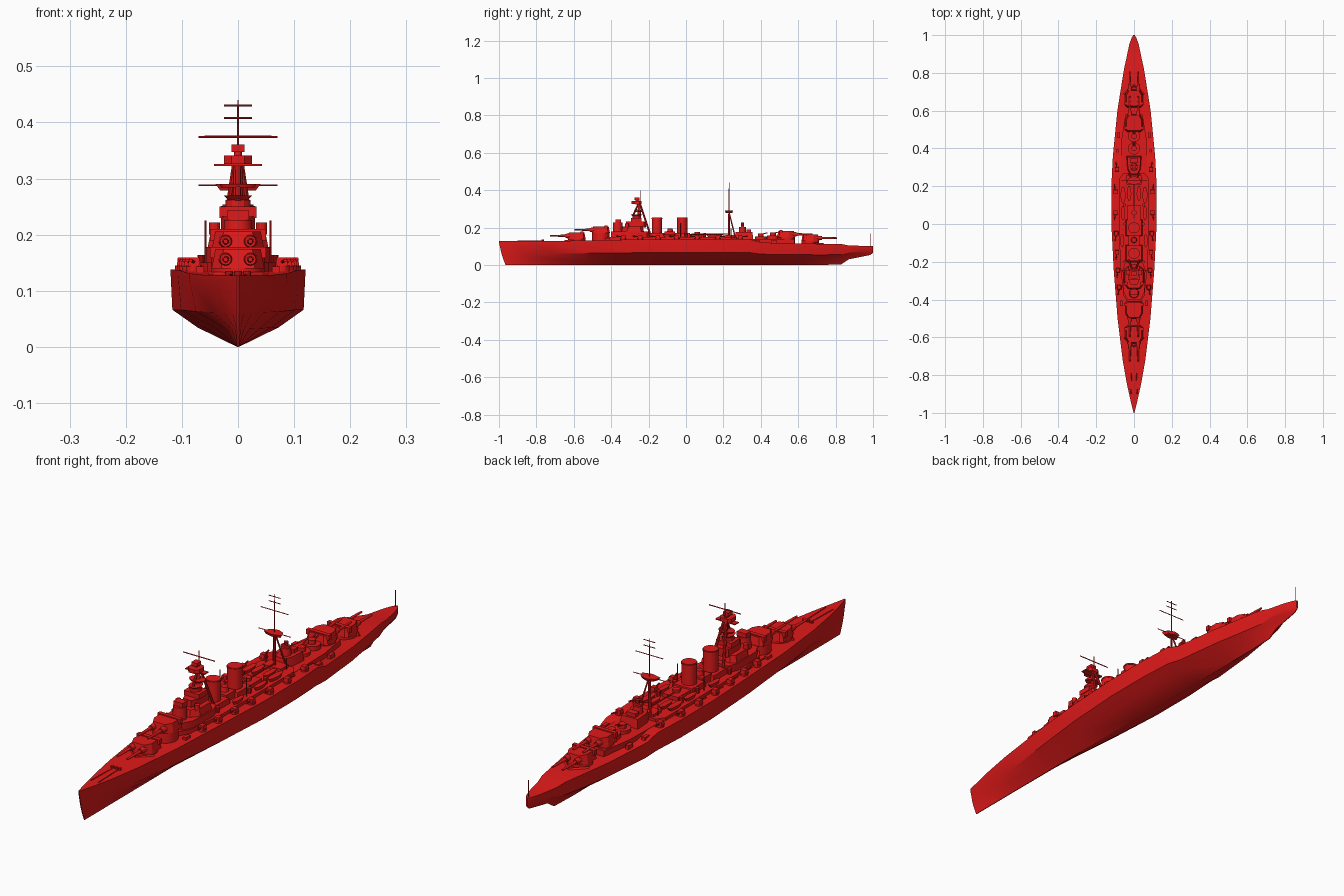
import bpy, bmesh, math
from mathutils import Vector

red = bpy.data.materials.new("red_paint")
red.diffuse_color = (0.75, 0.01, 0.01, 1)


def make(name, bm):
    bmesh.ops.recalc_face_normals(bm, faces=bm.faces)
    me = bpy.data.meshes.new(name)
    bm.to_mesh(me)
    bm.free()
    me.materials.append(red)
    ob = bpy.data.objects.new(name, me)
    bpy.context.collection.objects.link(ob)
    return ob


def loft(name, rings):
    bm = bmesh.new()
    vs = [[bm.verts.new(p) for p in r] for r in rings]
    n = len(rings[0])
    for a, b in zip(vs, vs[1:]):
        for i in range(n):
            j = (i + 1) % n
            bm.faces.new((a[i], a[j], b[j], b[i]))
    bm.faces.new(vs[0])
    bm.faces.new(vs[-1])
    return make(name, bm)


def prism(name, pts, y, z0, z1, top=1.0, x=0, d=1):
    """Plan outline extruded upward; top scales the upper outline, d flips fore and aft."""
    return loft(name, [[(x + px * s, y + d * py * s, z) for px, py in pts]
                       for z, s in ((z0, 1), (z1, top))])


def box(name, x, y, z0, z1, hx, hy, top=1.0):
    return prism(name, [(-hx, -hy), (hx, -hy), (hx, hy), (-hx, hy)], y, z0, z1, top, x)


def cyl(name, x, y, z0, z1, rx, ry=None, top=1.0, n=24):
    ry = ry or rx
    pts = [(rx * math.cos(2 * math.pi * i / n), ry * math.sin(2 * math.pi * i / n)) for i in range(n)]
    return prism(name, pts, y, z0, z1, top, x)


def rod(name, p, q, r, r2=None, n=8):
    p, q = Vector(p), Vector(q)
    rot = (q - p).to_track_quat('Z', 'Y')
    return loft(name, [[c + rot @ Vector((s * math.cos(2 * math.pi * i / n), s * math.sin(2 * math.pi * i / n), 0))
                        for i in range(n)] for c, s in ((p, r), (q, r2 or r))])


def mirror_x(pts):
    return pts + [(-x, y) for x, y in reversed(pts)]


# Hull: y, half width, deck z, keel z, width ratio low, width ratio at waterline
stations = [(-1, .002, .128, 0, 1, 1), (-.94, .017, .127, 0, .3, .6), (-.85, .037, .127, 0, .3, .65),
            (-.72, .060, .128, 0, .35, .75), (-.5, .087, .131, 0, .45, .86), (-.25, .107, .137, 0, .55, .95),
            (0, .120, .138, 0, .6, .975), (.2, .120, .138, 0, .6, .975), (.34, .113, .138, 0, .58, .97),
            (.40, .108, .120, 0, .56, .95), (.6, .088, .115, 0, .5, .92), (.72, .069, .113, 0, .4, .88),
            (.83, .051, .112, .003, .3, .8), (.87, .042, .104, .03, .4, .8), (.95, .025, .102, .046, .5, .85),
            (.985, .013, .101, .053, .6, .9), (1, .004, .101, .065, .8, .95)]
rings = []
for y, w, zd, zk, k1, k2 in stations:
    rake = .035 * max(0, (-.8 - y) / .2)
    half = [(w, 1), (w, .93), (w * k2, .48), (w * k1, .25), (.0015, 0)]
    pts = half + [(-x, t) for x, t in reversed(half)]
    rings.append([(x, y + rake * (1 - t) ** 1.5, zk + (zd - zk) * t) for x, t in pts])
loft("hull", rings)

# Raised decks
prism("shelter_deck", mirror_x([(.03, -.42), (.055, -.38), (.075, -.2), (.078, .24), (.055, .27)]), 0, .13, .150)
prism("aft_deck", mirror_x([(.07, .25), (.066, .45), (.045, .58)]), 0, .11, .139)

# Main turrets: centre y, deck z, turret base z, direction
house = mirror_x([(.030, -.048), (.047, -.018), (.047, .038), (.036, .048)])
for nm, y, zb, z0, d in (("a", -.585, .125, .140, 1), ("b", -.455, .128, .172, 1),
                         ("x", .535, .112, .148, -1), ("y", .665, .108, .128, -1)):
    cyl(f"barbette_{nm}", 0, y, zb, z0, .047)
    prism(f"turret_{nm}", house, y, z0, z0 + .034, .86, d=d)
    box(f"turret_rangefinder_{nm}", 0, y + d * .028, z0 + .018, z0 + .038, .05, .008)
    for s in (-1, 1):
        zg = z0 + .016
        rod(f"gun_mantlet_{nm}", (s * .022, y - d * .03, zg), (s * .022, y - d * .062, zg), .013, .010, 12)
        rod(f"gun_barrel_{nm}", (s * .022, y - d * .05, zg), (s * .022, y - d * .142, zg), .0065, .004, 12)

# Breakwaters and anchor gear
for y, d in ((-.65, 1), (.735, -1)):
    for s in (-1, 1):
        rod("breakwater", (0, y, .126 if d > 0 else .112), (s * .052, y + d * .05, .128 if d > 0 else .113), .006, n=4)
for s in (-1, 0, 1):
    cyl("capstan", s * .016, -.765, .12, .135, .007, n=10)
for s in (-1, 1):
    rod("anchor_chain", (s * .012, -.77, .128), (s * .016, -.9, .128), .002, n=6)

# Conning tower and bridge
prism("bridge_base", mirror_x([(.035, -.40), (.056, -.36), (.06, -.24), (.045, -.20)]), 0, .145, .178)
prism("bridge_lower", mirror_x([(.030, -.06), (.054, -.03), (.054, .045), (.035, .06)]), -.285, .178, .205, .9)
cyl("conning_tower", 0, -.365, .17, .226, .027, top=.92)
box("conning_rangefinder", 0, -.362, .226, .243, .020, .015)
prism("bridge_upper", mirror_x([(.018, -.05), (.030, -.02), (.030, .045), (.02, .055)]), -.27, .2, .232)
box("bridge_wings", 0, -.265, .230, .250, .033, .028)
cyl("bridge_top", 0, -.265, .25, .262, .022, n=12)
cyl("compass_platform", 0, -.265, .262, .270, .018, .022, 1.4, 12)

# Foremast tripod, spotting top and yards
rod("foremast", (0, -.25, .2), (0, -.25, .345), .010, .007, 12)
for s in (-1, 1):
    rod("foremast_leg", (s * .032, -.185, .145), (s * .006, -.245, .325), .006, .005)
rod("foremast_front", (0, -.285, .26), (0, -.255, .325), .005)
cyl("mast_platform", 0, -.255, .284, .290, .03, .022, 1.1, 12)
box("spotting_platform", 0, -.258, .322, .326, .043, .012)
prism("spotting_top", mirror_x([(.012, -.032), (.025, -.018), (.025, .012), (.015, .022)]), -.26, .326, .341)
cyl("director", 0, -.262, .341, .349, .007, n=12)
box("director_rangefinder", 0, -.262, .347, .361, .012, .014)
rod("fore_topmast", (0, -.245, .34), (0, -.245, .398), .0018)
rod("fore_yard", (-.07, -.245, .374), (.07, -.245, .374), .002)

# Funnels with caps and casing
for nm, y in (("fore", -.155), ("aft", -.02)):
    box(f"funnel_casing_{nm}", 0, y, .145, .170, .045, .045, .9)
    cyl(f"funnel_{nm}", 0, y, .16, .254, .028, .027, n=32)
    cyl(f"funnel_cap_{nm}", 0, y, .247, .251, .030, .029, n=32)
box("funnel_deckhouse", 0, -.088, .145, .178, .03, .028)
cyl("searchlight_tower", 0, -.085, .178, .196, .016, top=.8, n=12)
box("amidships_house", 0, .06, .148, .165, .035, .04)
cyl("amidships_vent", 0, .06, .165, .176, .014, n=12)

# Boats on the shelter deck
boat = mirror_x([(.001, -.5), (.12, -.3), (.15, 0), (.12, .35), (.06, .5)])
for s in (-1, 1):
    for x, y, L in ((.058, .055, .075), (.058, .15, .09), (.026, .16, .08), (.062, -.09, .07)):
        prism("boat", [(px * L, py * L) for px, py in boat], y, .164, .150, .7, s * x)
    rod("boat_pole", (s * .058, -.03, .145), (s * .058, -.03, .225), .002)
    rod("boat_pole_aft", (s * .045, .24, .14), (s * .045, .24, .195), .002)
rod("boat_boom", (0, .225, .166), (0, .03, .166), .003)

# Mainmast tripod with platform and yards
box("mainmast_house", 0, .235, .14, .160, .04, .025)
rod("mainmast", (0, .23, .14), (0, .23, .29), .005, .004)
rod("main_topmast", (0, .23, .28), (0, .23, .44), .002, .0013)
for s in (-1, 1):
    rod("mainmast_leg", (s * .03, .265, .14), (s * .004, .232, .275), .004, .003)
prism("mainmast_top", mirror_x([(.006, -.022), (.040, -.012), (.030, .012), (.006, .022)]), .23, .290, .279, .8)
for z, hw in ((.288, .07), (.375, .06), (.408, .025), (.430, .025)):
    rod("main_yard", (-hw, .23, z), (hw, .23, z), .0016)

# Aft control position and gun platforms
prism("aft_control_base", mirror_x([(.02, -.05), (.035, -.02), (.04, .05)]), .31, .135, .175, .9)
cyl("aft_control_tower", 0, .302, .17, .204, .02, top=.9, n=16)
cyl("aft_director", 0, .302, .2, .226, .008, n=10)
box("aft_rangefinder", 0, .302, .204, .212, .018, .008)
box("aft_house", 0, .335, .17, .190, .02, .012)
for y, z in ((.40, .160), (.465, .165)):
    cyl("aft_gun_ring", 0, y, .135, z - .008, .032)
    cyl("aft_gun_mount", 0, y, z - .008, z + .008, .015, n=12)
    for s in (-1, 1):
        rod("aft_gun", (s * .006, y, z + .004), (s * .006, y + .035, z + .012), .0025)

# Secondary guns and lockers along both deck edges
for s in (-1, 1):
    for y, x in ((-.335, .078), (-.245, .085), (-.15, .090), (-.05, .094), (.06, .098), (.17, .098), (.29, .09)):
        cyl("side_gun_base", s * x, y, .13, .145, .014, n=12)
        box("side_gun_shield", s * x, y, .143, .159, .011, .012, .85)
        d = -1 if y < .1 else 1
        rod("side_gun", (s * x, y, .151), (s * (x + .006), y + d * .04, .154), .003)
    for y, x in ((.38, .088), (.47, .08), (-.42, .068)):
        box("deck_locker", s * x, y, .11, .134 if y > 0 else .143, .007, .014)
    cyl("side_director", s * .042, -.315, .2, .222, .010, n=12)
    for y in (-.2, .0, .1):
        cyl("vent", s * .05, y, .148, .172, .008, n=10)

# Stern flagstaff
rod("flagstaff", (0, .988, .098), (0, .988, .167), .0015)

# Smooth rounded parts, keep edges sharp
bpy.ops.object.select_all(action='SELECT')
bpy.context.view_layer.objects.active = bpy.data.objects["hull"]
bpy.ops.object.shade_smooth_by_angle(angle=math.radians(28))
